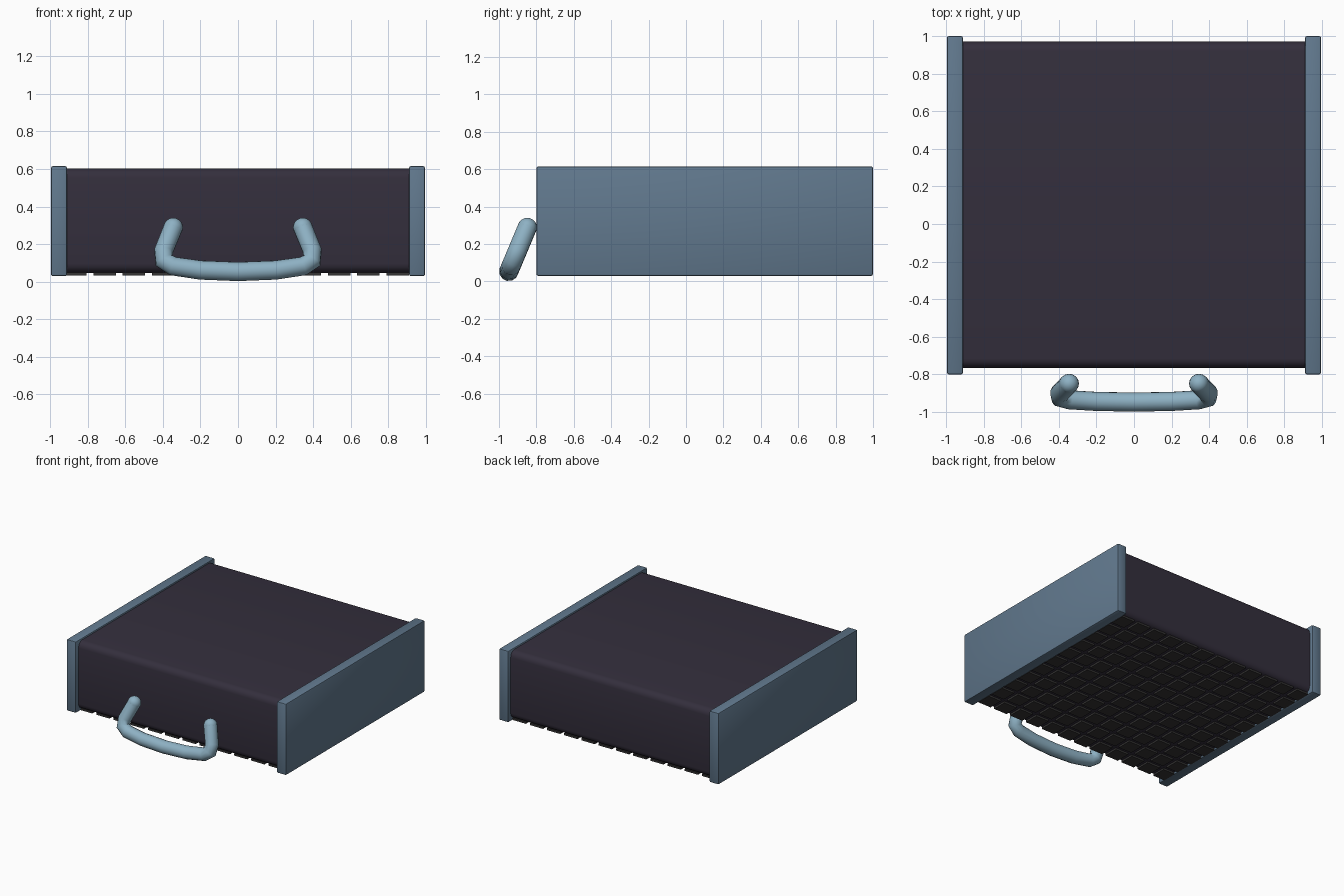
import bpy, bmesh, math
from mathutils import Vector

if "Cube" in bpy.data.objects:
    bpy.data.objects.remove(bpy.data.objects["Cube"])


def material(name, rgb):
    m = bpy.data.materials.new(name)
    m.diffuse_color = (*rgb, 1)
    m.use_nodes = True
    m.node_tree.nodes["Principled BSDF"].inputs["Base Color"].default_value = m.diffuse_color
    return m


BODY = material("dark_violet", (0.034, 0.028, 0.046))
PANEL = material("slate_blue", (0.12, 0.19, 0.27))
HANDLE = material("light_blue", (0.27, 0.44, 0.55))
TILE = material("charcoal", (0.035, 0.033, 0.033))


def finish(ob, mat, angle=35):
    ob.data.materials.append(mat)
    bpy.ops.object.select_all(action='DESELECT')
    bpy.context.view_layer.objects.active = ob
    ob.select_set(True)
    bpy.ops.object.shade_smooth_by_angle(angle=math.radians(angle))
    return ob


def add_box(bm, lo, hi):
    lo, hi = Vector(lo), Vector(hi)
    geo = bmesh.ops.create_cube(bm, size=1)
    bmesh.ops.scale(bm, vec=hi - lo, verts=geo["verts"])
    bmesh.ops.translate(bm, vec=(lo + hi) / 2, verts=geo["verts"])


def new_object(name, bm):
    me = bpy.data.meshes.new(name)
    bm.to_mesh(me)
    bm.free()
    ob = bpy.data.objects.new(name, me)
    bpy.context.collection.objects.link(ob)
    return ob


# Main shell, rounded along its four lengthwise edges
bm = bmesh.new()
add_box(bm, (-0.93, -0.765, 0.047), (0.93, 0.97, 0.602))
edges = [e for e in bm.edges if abs(e.verts[0].co.x - e.verts[1].co.x) > 0.5]
bmesh.ops.bevel(bm, geom=edges, offset=0.05, segments=4, profile=0.5, affect='EDGES')
finish(new_object("case_body", bm), BODY)

# Side panels with softened edges
for side, name in ((-1, "left_panel"), (1, "right_panel")):
    bm = bmesh.new()
    x = sorted((side * 0.91, side * 0.995))
    add_box(bm, (x[0], -0.8, 0.03), (x[1], 1.0, 0.615))
    bmesh.ops.bevel(bm, geom=bm.edges[:], offset=0.01, segments=2, profile=0.5, affect='EDGES')
    finish(new_object(name, bm), PANEL)

# Grid of raised pads under the case
bm = bmesh.new()
for i in range(12):
    for j in range(11):
        cx, cy = 0.85 - 0.156 * i, -0.675 + 0.156 * j
        add_box(bm, (cx - 0.06, cy - 0.06, 0.032), (cx + 0.06, cy + 0.06, 0.048))
finish(new_object("underside_pads", bm), TILE)

# Carrying handle: bent tube lying in a tilted plane, with round ends
half = [(0.345, 0.288), (0.395, 0.165), (0.393, 0.112), (0.345, 0.083), (0.2, 0.062)]
profile = half + [(0, 0.054)] + [(-x, z) for x, z in reversed(half)]
path = [Vector((x, -0.849 - (0.288 - z) * 0.42, z)) for x, z in profile]
curve = bpy.data.curves.new("handle", 'CURVE')
curve.dimensions = '3D'
curve.bevel_depth = 0.052
curve.bevel_resolution = 4
spline = curve.splines.new('POLY')
spline.points.add(len(path) - 1)
for p, co in zip(spline.points, path):
    p.co = (*co, 1)
handle = bpy.data.objects.new("handle", curve)
bpy.context.collection.objects.link(handle)
bpy.ops.object.select_all(action='DESELECT')
bpy.context.view_layer.objects.active = handle
handle.select_set(True)
bpy.ops.object.convert(target='MESH')
finish(bpy.context.object, HANDLE, 60)
for end, name in ((path[0], "handle_end_right"), (path[-1], "handle_end_left")):
    bm = bmesh.new()
    bmesh.ops.create_uvsphere(bm, u_segments=16, v_segments=10, radius=0.052)
    bmesh.ops.translate(bm, vec=end, verts=bm.verts)
    finish(new_object(name, bm), HANDLE, 60)
